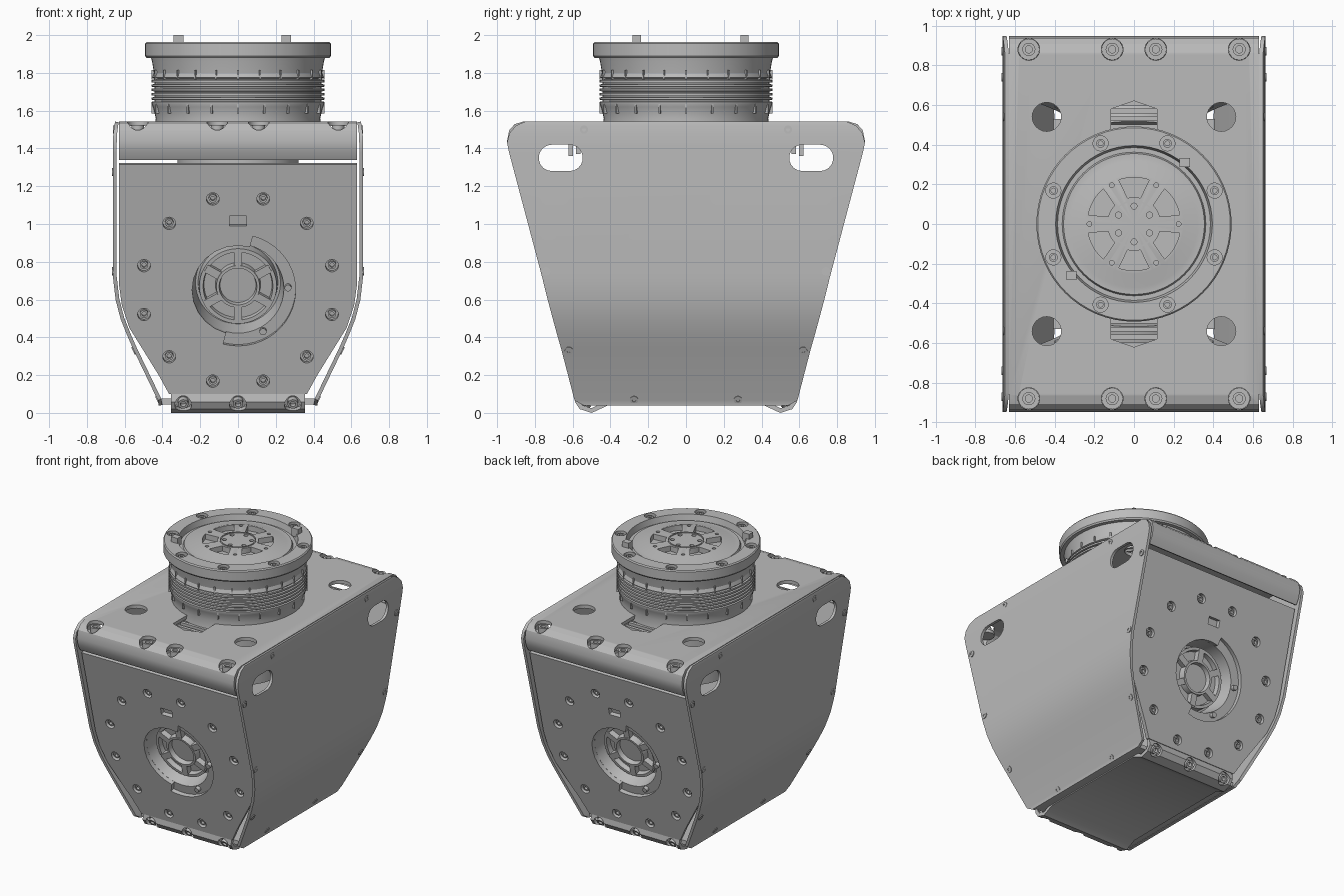
import bpy, bmesh
from math import pi, radians, cos, sin
from mathutils import Matrix, Vector

old = bpy.data.objects.get("Cube")
if old:
    bpy.data.objects.remove(old, do_unlink=True)

grey = bpy.data.materials.new("machined grey")
grey.use_nodes = True
grey.diffuse_color = (0.5, 0.5, 0.5, 1)
grey.node_tree.nodes["Principled BSDF"].inputs["Base Color"].default_value = (0.5, 0.5, 0.5, 1)

ID = Matrix.Identity(4)
T = Matrix.Translation
TURN = Matrix.Rotation(pi, 4, 'Z')


def aim(loc, direction):
    return T(loc) @ Vector(direction).to_track_quat('Z', 'Y').to_matrix().to_4x4()


def polar(r, deg, z=0):
    return Vector((r * cos(radians(deg)), r * sin(radians(deg)), z))


def finish(name, bm, mats=(ID,)):
    """Turn a bmesh into one object holding a copy of it at each matrix."""
    bmesh.ops.remove_doubles(bm, verts=bm.verts, dist=1e-5)
    bmesh.ops.recalc_face_normals(bm, faces=bm.faces)
    base = bpy.data.meshes.new("base")
    bm.to_mesh(base)
    bm.clear()
    for m in mats:
        start = len(bm.verts)
        bm.from_mesh(base)
        bm.verts.ensure_lookup_table()
        bmesh.ops.transform(bm, matrix=m, verts=bm.verts[start:])
    mesh = bpy.data.meshes.new(name)
    bm.to_mesh(mesh)
    bm.free()
    bpy.data.meshes.remove(base)
    mesh.materials.append(grey)
    obj = bpy.data.objects.new(name, mesh)
    bpy.context.collection.objects.link(obj)
    return obj


def lathe(name, profile, mats=(ID,), steps=48):
    bm = bmesh.new()
    vs = [bm.verts.new((r, 0, z)) for r, z in profile]
    es = [bm.edges.new(p) for p in zip(vs, vs[1:])]
    bmesh.ops.spin(bm, geom=vs + es, cent=(0, 0, 0), axis=(0, 0, 1), angle=2 * pi, steps=steps)
    return finish(name, bm, mats)


def prism(name, pts, z0, z1, mats=(ID,)):
    bm = bmesh.new()
    low, high = [[bm.verts.new((x, y, z)) for x, y in pts] for z in (z0, z1)]
    bm.faces.new(low)
    bm.faces.new(high)
    for i in range(len(pts)):
        j = (i + 1) % len(pts)
        bm.faces.new((low[i], low[j], high[j], high[i]))
    return finish(name, bm, mats)


def sheet(name, rows, thick):
    """Bent plate through rows of paired points, with thickness."""
    bm = bmesh.new()
    vs = [[bm.verts.new(p) for p in row] for row in rows]
    for a, b in zip(vs, vs[1:]):
        bm.faces.new((a[0], a[1], b[1], b[0]))
    obj = finish(name, bm)
    mod = obj.modifiers.new("thickness", 'SOLIDIFY')
    mod.thickness, mod.offset = thick, 0
    return bake(obj)


def bake(obj):
    dg = bpy.context.evaluated_depsgraph_get()
    mesh = bpy.data.meshes.new_from_object(obj.evaluated_get(dg))
    obj.modifiers.clear()
    obj.data = mesh
    return obj


def cut(obj, *cutters):
    for c in cutters:
        mod = obj.modifiers.new("cut", 'BOOLEAN')
        mod.operation, mod.solver, mod.object = 'DIFFERENCE', 'EXACT', c
    bake(obj)
    for c in cutters:
        bpy.data.objects.remove(c, do_unlink=True)


def arc(r, a0=0, a1=345, n=24):
    return [polar(r, a0 + (a1 - a0) * i / (n - 1)).to_2d() for i in range(n)]


def rect(w, h):
    return [(-w, -h), (w, -h), (w, h), (-w, h)]


SCREW = [(0, -.03), (.012, -.03), (.012, -.01), (.022, -.01), (.022, -.035),
         (.036, -.035), (.036, -.05), (0, -.05)]
RIM = [(0, .002), (.01, .002), (.01, .006), (.022, .006), (.022, -.01), (0, -.01)]

# Top cover, rolled over at the front and back
lip = [(-.90, 1.345), (-.925, 1.39), (-.935, 1.44), (-.925, 1.49), (-.90, 1.518), (-.86, 1.53)]
line = lip + [(-y, z) for y, z in reversed(lip)]
cover = sheet("top_cover", [((-.63, y, z), (.63, y, z)) for y, z in line], .025)
corner = [T((x, y, 1.54)) for x in (-.53, -.11, .11, .53) for y in (-.88, .88)]
notch = [(-.115, .40), (.115, .40), (.115, .58), (0, .62), (-.115, .58)]
cut(cover,
    prism("c", arc(.055), -.12, .1, corner),
    prism("c", arc(.073), 1.4, 1.6, [T((x, y, 0)) for x in (-.44, .44) for y in (-.54, .54)]),
    prism("c", notch, 1.4, 1.6, (ID, TURN)))
lathe("cover_screws", SCREW, [m @ Matrix.Scale(1.5, 4) for m in corner], 16)
prism("notch_ridges", rect(.14, .012), 1.40, 1.50,
      [T((0, s * (.45 + .04 * i), -.01 * i)) for s in (-1, 1) for i in range(5)])

# Side plates, curving inwards at the bottom
rows = [(.04, .41, .54), (.07, .415, .59), (.34, .545, .66), (.42, .58, .683), (.5, .612, .705),
        (.6, .638, .732), (.72, .652, .762), (1.38, .652, .937), (1.43, .652, .947),
        (1.48, .65, .935), (1.52, .645, .90), (1.54, .64, .85)]
slot = arc(.07, -90, 90, 10)
slot = [(x + .047, y) for x, y in slot] + [(-x - .047, -y) for x, y in slot]
for s, side in ((1, "left"), (-1, "right")):
    plate = sheet(side + "_plate", [((s * x, -h, z), (s * x, h, z)) for z, x, h in rows], .02)
    across = Matrix(((0, 0, 1, 0), (1, 0, 0, 0), (0, 1, 0, 0), (0, 0, 0, 1)))
    cut(plate, prism("c", slot, -.1, .1, [T((s * .65, y, 1.35)) @ across for y in (-.663, .663)]))
    spots = [(.655, .54, 1.5, 0), (.662, .87, 1.275, 0), (.661, .74, .75, 0),
             (.55, .62, .33, -.48), (.424, .275, .07, -.48)]
    lathe(side + "_plate_screws", RIM,
          [aim((s * x, e * y, z), (s, 0, n)) for x, y, z, n in spots for e in (-1, 1)], 16)

# Front and back plates with a recessed joint hub each
TILT = cos(0.2478)
half = [(.63, 1.315), (.63, .68), (.615, .57), (.575, .45), (.42, .2), (.365, .1)]
half = [(x, (z - .65) / TILT) for x, z in half]
outline = half + [(-x, v) for x, v in reversed(half)]
FRONT = T((0, -.727, .65)) @ Matrix.Rotation(pi / 2 + 0.2478, 4, 'X')
for turn, side in ((ID, "front"), (TURN, "back")):
    M = turn @ FRONT
    plate = prism(side + "_plate", outline, -.03, 0, [M])
    spots = [M @ T(polar(.515, 15 + 30 * i)) for i in range(12)]
    cut(plate,
        prism("c", arc(.034), -.1, .1, spots),
        prism("c", rect(.045, .027), -.1, .1, [M @ T((0, .378, 0))]),
        prism("c", arc(.243), -.1, .1, [M]),
        prism("c", arc(.305, -105, 75), -.1, .1, [M]))
    lathe(side + "_plate_screws", SCREW, spots, 16)
    prism(side + "_notch_floor", rect(.06, .04), -.06, -.035, [M @ T((0, .378, 0))])
    # Housing ring, hub disc, spokes and pegs
    lathe(side + "_housing", [(0, -.16), (.225, -.16), (.243, -.032), (.33, -.032),
                              (.33, -.3), (0, -.3)], [M])
    lathe(side + "_hub", [(0, -.11), (.095, -.11), (.1, -.075), (.115, -.075), (.12, -.12),
                          (.18, -.12), (.185, -.085), (.205, -.085), (.215, -.2), (0, -.2)], [M])
    prism(side + "_spokes", rect(.045, .022), -.15, -.08,
          [M @ Matrix.Rotation(radians(30 + 60 * i), 4, 'Z') @ T((.15, 0, 0)) for i in range(6)])
    prism(side + "_pegs", arc(.018), -.05, -.005, [M @ T(polar(.265, a)) for a in (2, -60)])

# Bottom pan with rolled feet
curl = [(-.567, .115), (-.575, .06), (-.555, .03), (-.50, .0125), (-.42, .05)]
line = curl + [(-y, z) for y, z in reversed(curl)]
pan = sheet("bottom_pan", [((-.355, y, z), (.355, y, z)) for y, z in line], .025)
feet = [t @ aim((x, -.58, .04), (0, -.85, -.5)) for t in (ID, TURN) for x in (-.29, 0, .29)]
cut(pan, prism("c", arc(.045), -.05, .1, feet))
lathe("foot_screws", SCREW, [m @ Matrix.Scale(1.25, 4) for m in feet], 16)
prism("bottom_plate", rect(.405, .53), .045, .075)

# Turning neck: grooved drum, flange and face disc
grooves = []
for i in range(6):
    z = 1.635 + .023 * i
    grooves += [(.457, z), (.457, z + .012), (.442, z + .014), (.442, z + .021)]
neck = lathe("neck", [(0, 1.05), (.32, 1.05), (.32, 1.5), (.445, 1.5), (.435, 1.56), (.45, 1.62)]
             + grooves + [(.455, 1.775), (.445, 1.8), (.455, 1.86), (.46, 1.88), (.485, 1.88),
                          (.492, 1.89), (.492, 1.955), (.485, 1.963), (.395, 1.963), (.385, 1.92),
                          (.362, 1.92), (.355, 1.935), (.32, 1.935), (.25, 1.958), (0, 1.958)],
             steps=64)
pocket = arc(.235, -19, 19, 7) + arc(.135, 14, -14, 5)
ring = [T(polar(.44, 22.5 + 45 * i, 1.963)) for i in range(8)]
cut(neck,
    prism("c", pocket, 1.92, 2.1, [Matrix.Rotation(radians(30 + 60 * i), 4, 'Z') for i in range(6)]),
    prism("c", arc(.038), -.04, .1, ring),
    prism("c", arc(.012), 1.93, 2.1, [T(polar(.225, 60 * i)) for i in range(6)]),
    prism("c", arc(.015), 1.93, 2.1, [T(polar(.09, 30 + 60 * i)) for i in range(6)]))
lathe("flange_screws", SCREW, ring, 16)
lathe("hub_rim", [(.112, 1.95), (.112, 1.963), (.12, 1.963), (.12, 1.95), (.112, 1.95)])
prism("index_tabs", rect(.026, .022), 1.94, 2.0, [T((.255, .31, 0)), T((-.315, -.26, 0))])
for z, n in ((1.765, 24), (1.585, 20)):
    prism("neck_ribs", rect(.012, .004), z, z + .05,
          [Matrix.Rotation(2 * pi * i / n, 4, 'Z') @ T((.445, 0, 0)) for i in range(n)])

# Smooth shading with sharp edges kept
bpy.ops.object.select_all(action='DESELECT')
for o in bpy.context.collection.objects:
    if o.type == 'MESH':
        o.select_set(True)
        bpy.context.view_layer.objects.active = o
bpy.ops.object.shade_smooth_by_angle(angle=radians(30))
